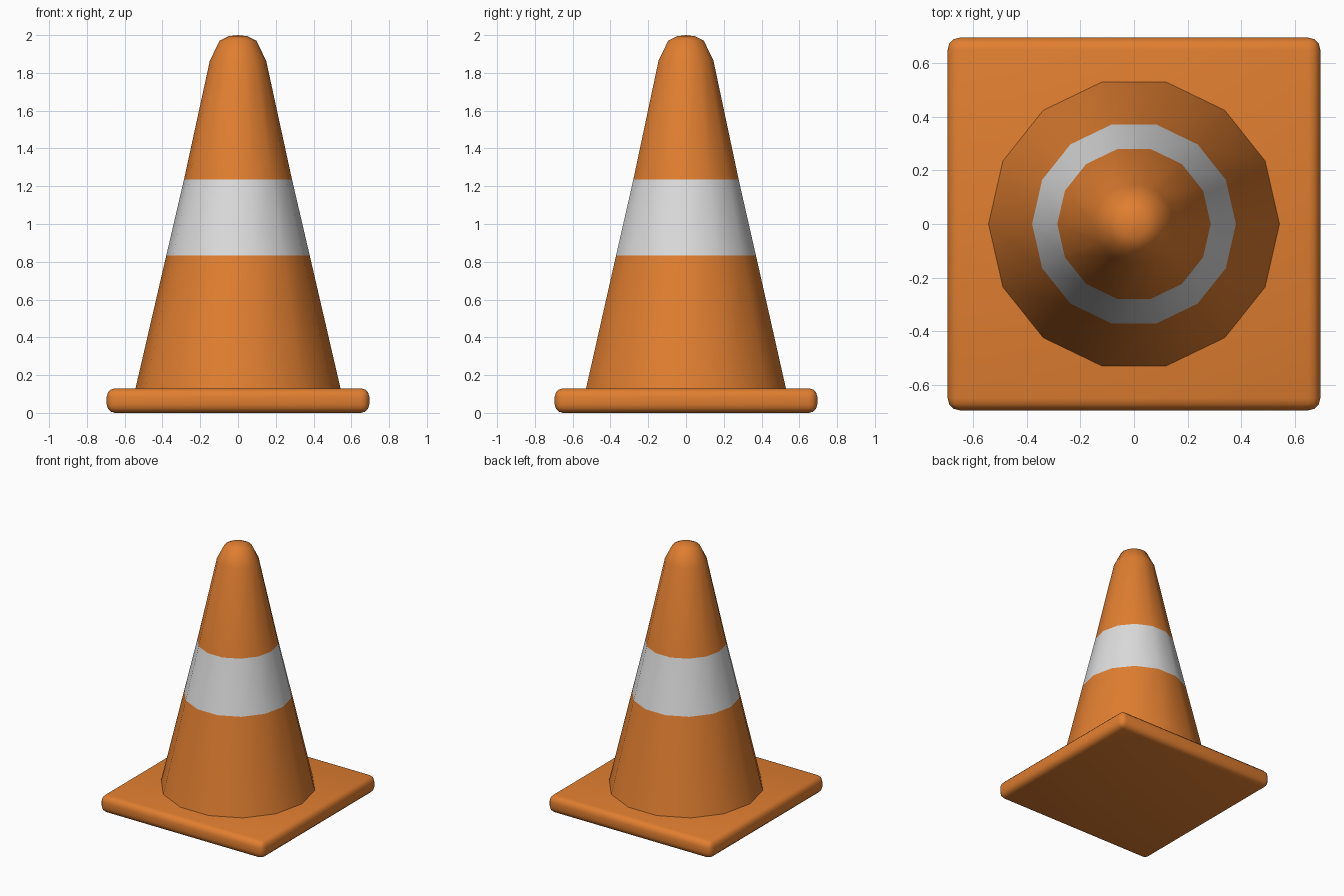
import bpy, bmesh, math

if "Cube" in bpy.data.objects:
    bpy.data.objects.remove(bpy.data.objects["Cube"])


def material(name, rgb):
    m = bpy.data.materials.new(name)
    m.diffuse_color = (*rgb, 1)
    m.use_nodes = True
    m.node_tree.nodes["Principled BSDF"].inputs["Base Color"].default_value = m.diffuse_color
    return m


orange = material("orange", (0.75, 0.21, 0.03))
white = material("light grey", (0.72, 0.72, 0.72))


def finish(bm, name, mats, angle):
    bmesh.ops.recalc_face_normals(bm, faces=bm.faces)
    mesh = bpy.data.meshes.new(name)
    bm.to_mesh(mesh)
    bm.free()
    for m in mats:
        mesh.materials.append(m)
    ob = bpy.data.objects.new(name, mesh)
    bpy.context.collection.objects.link(ob)
    bpy.ops.object.select_all(action='DESELECT')
    ob.select_set(True)
    bpy.context.view_layer.objects.active = ob
    bpy.ops.object.shade_smooth_by_angle(angle=math.radians(angle))
    return ob


# Square base slab with rounded edges
W, H = 1.39, 0.13
bm = bmesh.new()
bmesh.ops.create_cube(bm, size=1)
for v in bm.verts:
    v.co = (v.co.x * W, v.co.y * W, (v.co.z + 0.5) * H)
bmesh.ops.bevel(bm, geom=bm.edges[:], offset=0.045, segments=3,
                profile=0.5, affect='EDGES')
finish(bm, "base", [orange], 50)

# Cone body: 14-sided lathe with a rounded tip
SIDES = 14
profile = [(0.543, 0.128), (0.38, 0.832), (0.286, 1.235), (0.149, 1.865),
           (0.097, 1.97), (0.05, 1.994)]
bm = bmesh.new()
rings = [[bm.verts.new((r * math.cos(math.tau * i / SIDES),
                        r * math.sin(math.tau * i / SIDES), z))
          for i in range(SIDES)] for r, z in profile]
tip = bm.verts.new((0, 0, 2))
for k, (a, b) in enumerate(zip(rings, rings[1:])):
    for i in range(SIDES):
        j = (i + 1) % SIDES
        f = bm.faces.new((a[i], a[j], b[j], b[i]))
        f.material_index = 1 if k == 1 else 0   # reflective band
for i in range(SIDES):
    bm.faces.new((rings[-1][i], rings[-1][(i + 1) % SIDES], tip))
bm.faces.new(rings[0][::-1])
finish(bm, "cone_body", [orange, white], 50)
